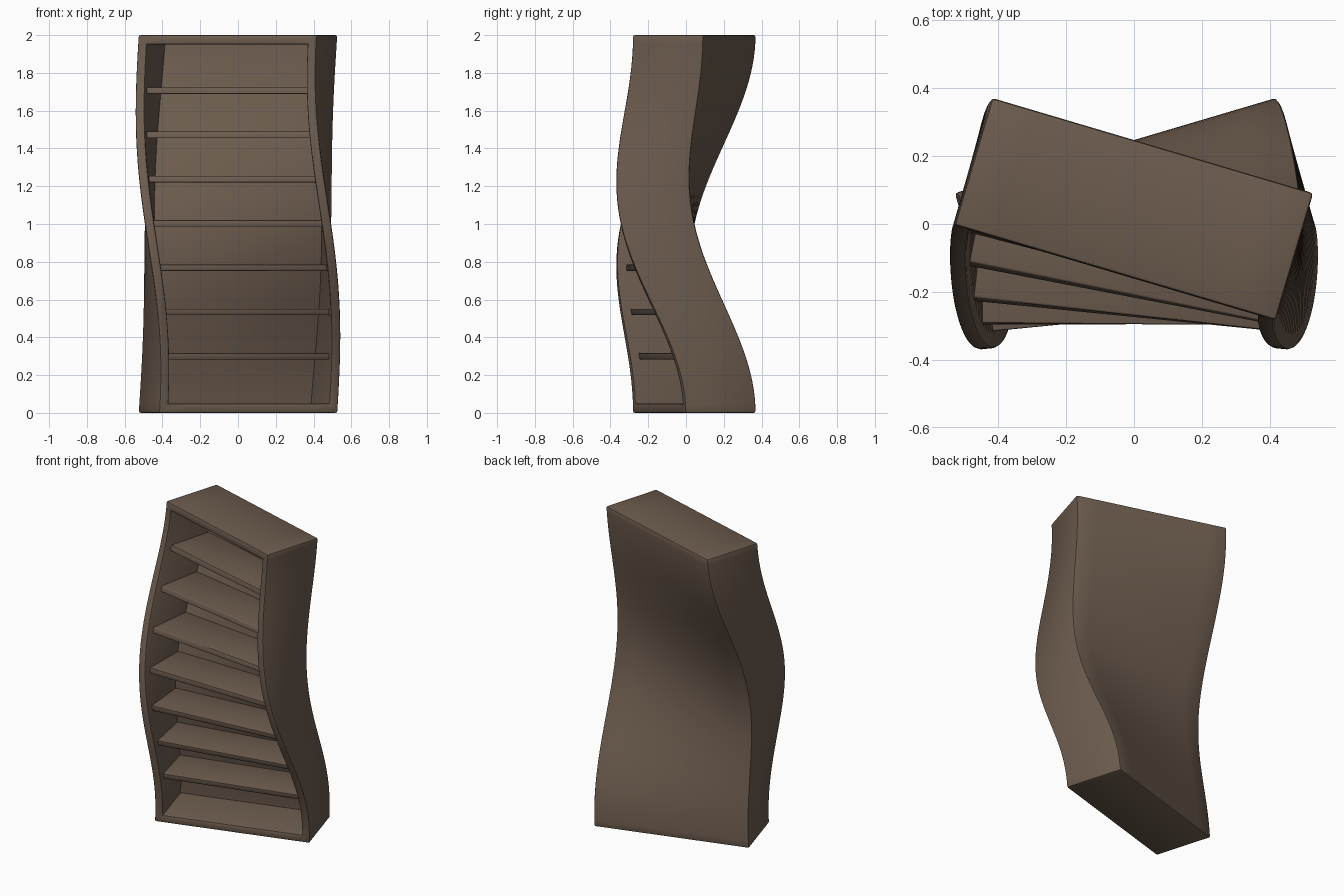
import bpy, bmesh
from math import sin, cos, pi, radians
from mathutils import Vector, Matrix

cube = bpy.data.objects.get("Cube")
if cube:
    bpy.data.objects.remove(cube, do_unlink=True)

WIDTH, DEPTH, HEIGHT = 0.986, 0.39, 2.0
BOARD = 0.05                       # carcass board thickness
TWIST = radians(16.5)

wood = bpy.data.materials.new("dark brown wood")
wood.use_nodes = True
brown = (0.15, 0.105, 0.075, 1)
wood.diffuse_color = brown
wood.node_tree.nodes["Principled BSDF"].inputs["Base Color"].default_value = brown


def warp(p):
    """Twist the straight cabinet about its height and bow it forwards."""
    t = p.z - HEIGHT / 2
    angle = -TWIST * sin(t * pi / 2)
    sway = -0.02 * sin(t * pi)
    bow = -0.053 - 0.097 * cos(t * pi)
    turned = Matrix.Rotation(angle, 3, 'Z') @ p
    return turned + Vector((sway, bow, 0))


def box(bm, size, centre):
    bmesh.ops.create_cube(bm, size=1)
    for v in bm.verts:
        v.co = Vector([c * s for c, s in zip(v.co, size)]) + Vector(centre)


def soften(bm, width):
    """Bevel every convex edge."""
    bm.normal_update()
    edges = [e for e in bm.edges if e.calc_face_angle_signed(0) > 0.1]
    bmesh.ops.bevel(bm, geom=edges, offset=width, segments=2, profile=0.5,
                    affect='EDGES', clamp_overlap=True)


def slice_along(bm, axis, start, end, count):
    for i in range(1, count):
        point = axis * (start + (end - start) * i / count)
        bmesh.ops.bisect_plane(bm, geom=bm.verts[:] + bm.edges[:] + bm.faces[:],
                               dist=1e-5, plane_co=point, plane_no=axis)


def finish(bm, name):
    for v in bm.verts:
        v.co = warp(v.co)
    bmesh.ops.recalc_face_normals(bm, faces=bm.faces[:])
    mesh = bpy.data.meshes.new(name)
    bm.to_mesh(mesh)
    bm.free()
    mesh.materials.append(wood)
    obj = bpy.data.objects.new(name, mesh)
    bpy.context.collection.objects.link(obj)
    bpy.ops.object.select_all(action='DESELECT')
    obj.select_set(True)
    bpy.context.view_layer.objects.active = obj
    bpy.ops.object.shade_smooth_by_angle(angle=radians(35))
    return obj


# Carcass: box with its front inset and pushed back to leave the boards
bm = bmesh.new()
box(bm, (WIDTH, DEPTH, HEIGHT), (0, 0, HEIGHT / 2))
bm.normal_update()
front = min(bm.faces, key=lambda f: f.calc_center_median().y)
bmesh.ops.inset_region(bm, faces=[front], thickness=BOARD, use_even_offset=True)
pushed = bmesh.ops.extrude_face_region(bm, geom=[front])["geom"]
bmesh.ops.delete(bm, geom=[front] if front.is_valid else [], context='FACES')
for v in pushed:
    if isinstance(v, bmesh.types.BMVert):
        v.co.y = DEPTH / 2 - BOARD
bmesh.ops.recalc_face_normals(bm, faces=bm.faces[:])
soften(bm, 0.01)
slice_along(bm, Vector((0, 0, 1)), 0, HEIGHT, 48)
slice_along(bm, Vector((1, 0, 0)), -WIDTH / 2, WIDTH / 2, 8)
finish(bm, "bookcase_carcass")

# Seven evenly spaced shelves, set back from the front edge
SHELVES = 7
SHELF_FRONT, SHELF_BACK = -0.145, 0.15
for i in range(SHELVES):
    z = 1.003 + (i - SHELVES // 2) * 0.2345
    bm = bmesh.new()
    box(bm, (WIDTH - 2 * BOARD + 0.004, SHELF_BACK - SHELF_FRONT, 0.034),
        (0, (SHELF_FRONT + SHELF_BACK) / 2, z))
    soften(bm, 0.005)
    finish(bm, f"shelf_{i + 1}")
